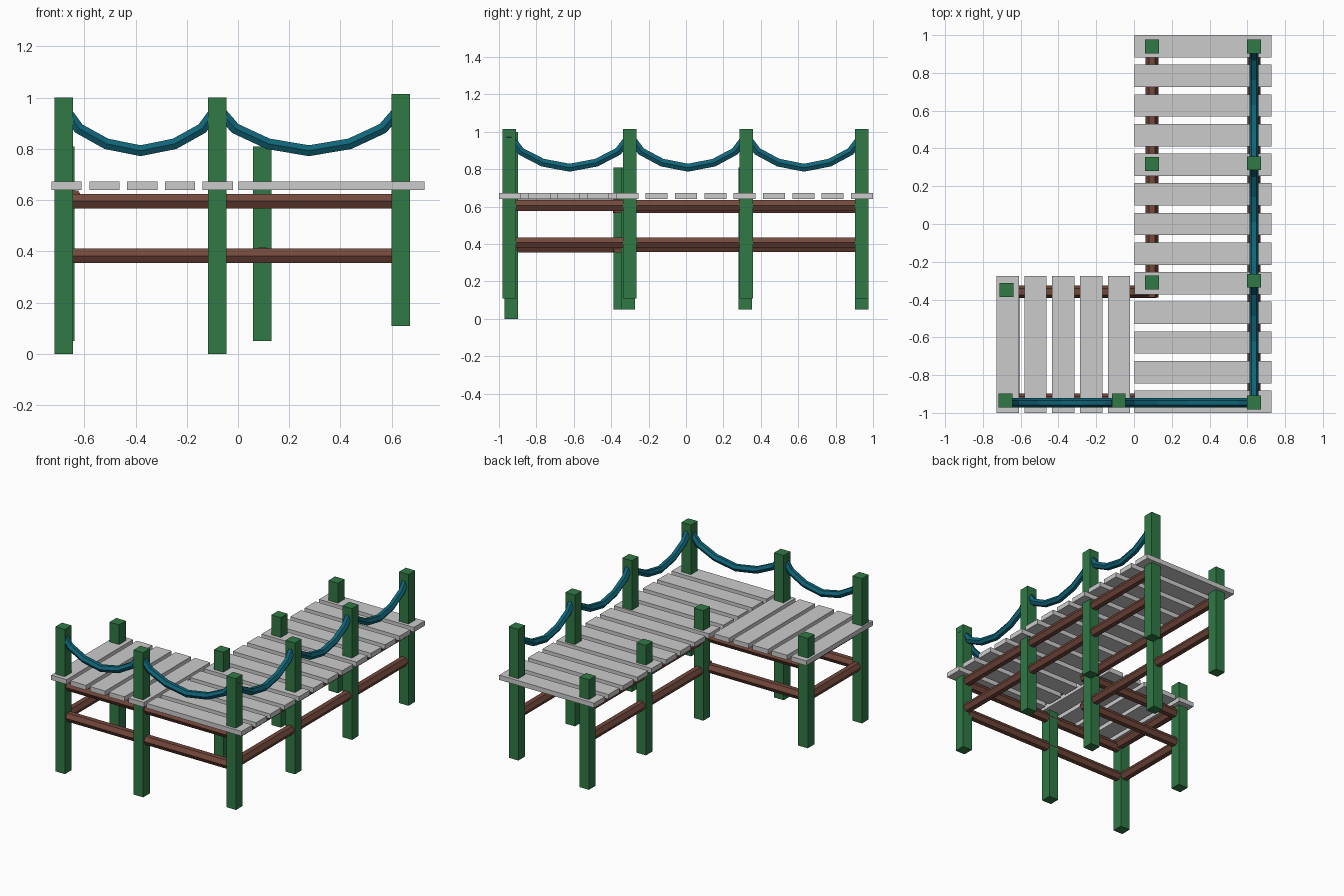
import bpy, bmesh
from math import cos, sin, pi
from mathutils import Vector

if "Cube" in bpy.data.objects:
    bpy.data.objects.remove(bpy.data.objects["Cube"])


def material(name, rgb):
    m = bpy.data.materials.new(name)
    m.diffuse_color = (*rgb, 1)
    m.use_nodes = True
    m.node_tree.nodes["Principled BSDF"].inputs["Base Color"].default_value = m.diffuse_color
    return m


GREEN = material("post_green", (0.03, 0.19, 0.06))
BROWN = material("rail_brown", (0.17, 0.065, 0.045))
BLUE = material("rope_blue", (0.005, 0.13, 0.19))


def finish(name, bm, mat=None):
    bmesh.ops.recalc_face_normals(bm, faces=bm.faces)
    me = bpy.data.meshes.new(name)
    bm.to_mesh(me)
    bm.free()
    if mat:
        me.materials.append(mat)
    ob = bpy.data.objects.new(name, me)
    bpy.context.collection.objects.link(ob)


def box(name, lo, hi, mat=None):
    bm = bmesh.new()
    bmesh.ops.create_cube(bm, size=1)
    lo, hi = Vector(lo), Vector(hi)
    for v in bm.verts:
        v.co = (lo + hi) / 2 + v.co * (hi - lo)
    finish(name, bm, mat)


def tube(name, points, r, mat):
    """Six-sided tube along a path lying in a vertical plane."""
    pts = [Vector(p) for p in points]
    along = (pts[-1] - pts[0]).normalized()
    side = along.cross(Vector((0, 0, 1))).normalized()
    bm = bmesh.new()
    rings = []
    for i, p in enumerate(pts):
        a = (p - pts[i - 1]).normalized() if i else None
        b = (pts[i + 1] - p).normalized() if i < len(pts) - 1 else None
        t = ((a or b) + (b or a)).normalized()
        up = side.cross(t)
        rings.append([bm.verts.new(p + r * (cos(k * pi / 3) * side + sin(k * pi / 3) * up))
                      for k in range(6)])
    for q, s in zip(rings, rings[1:]):
        for k in range(6):
            bm.faces.new((q[k], q[(k + 1) % 6], s[(k + 1) % 6], s[k]))
    bm.faces.new(rings[0])
    bm.faces.new(rings[-1])
    finish(name, bm, mat)


# Deck planks: long walkway and side platform
Z0, Z1, W = 0.64, 0.673, 0.118
for i in range(13):
    y = -1 + i * (2 - W) / 12
    box(f"walkway_plank_{i + 1}", (0.002, y, Z0), (0.728, y + W, Z1))
for i in range(5):
    x = -0.728 + i * 0.1475
    box(f"platform_plank_{i + 1}", (x, -1, Z0), (x + W, -0.275, Z1))

# Posts: outer right row, front pair, short inner posts
H = 0.0365
right_ys = (-0.945, -0.30, 0.322, 0.94)
posts = {
    "right_post": ([(0.635, y) for y in right_ys], 0.108, 1.015),
    "front_post": ([(-0.68, -0.935), (-0.081, -0.935)], 0.0, 1.0),
    "short_post": ([(0.095, 0.94), (0.095, 0.317), (0.095, -0.31), (-0.675, -0.35)], 0.05, 0.81),
}
for name, (spots, z0, z1) in posts.items():
    for i, (x, y) in enumerate(spots):
        box(f"{name}_{i + 1}", (x - H, y - H, z0), (x + H, y + H, z1), GREEN)

# Support rails, an upper and a lower one per side
rails = {
    "right_rail": ((0.635, -0.93), (0.635, 0.92), 0.605, 0.407),
    "inner_rail": ((0.095, -0.39), (0.095, 0.92), 0.596, 0.386),
    "front_rail": ((-0.66, -0.93), (0.62, -0.93), 0.596, 0.383),
    "platform_back_rail": ((-0.66, -0.358), (0.12, -0.358), 0.596, 0.383),
    "platform_end_rail": ((-0.64, -0.92), (-0.64, -0.35), 0.608, 0.383),
}
for name, (a, b, hi, lo) in rails.items():
    for level, z in (("upper", hi), ("lower", lo)):
        x = -0.035 if name == "platform_end_rail" and level == "lower" else 0
        tube(f"{name}_{level}", [(a[0] + x, a[1], z), (b[0] + x, b[1], z)], 0.0335, BROWN)

# Sagging ropes between the tall posts
SAG = [(-1, 0.985), (-0.76, 0.88), (-0.42, 0.82), (0, 0.793)]
SAG += [(-t, z) for t, z in reversed(SAG[:-1])]


def rope(name, a, b, lift=0):
    a, b = Vector((*a, 0)), Vector((*b, 0))
    mid, half = (a + b) / 2, (b - a) / 2 * 1.06
    tube(name, [mid + half * t + Vector((0, 0, z + lift)) for t, z in SAG], 0.0245, BLUE)


front_xs = (-0.68, -0.081, 0.635)
for i in range(2):
    rope(f"front_rope_{i + 1}", (front_xs[i], -0.946), (front_xs[i + 1], -0.946))
for i in range(3):
    rope(f"right_rope_{i + 1}", (0.635, right_ys[i]), (0.635, right_ys[i + 1]), 0.015)
